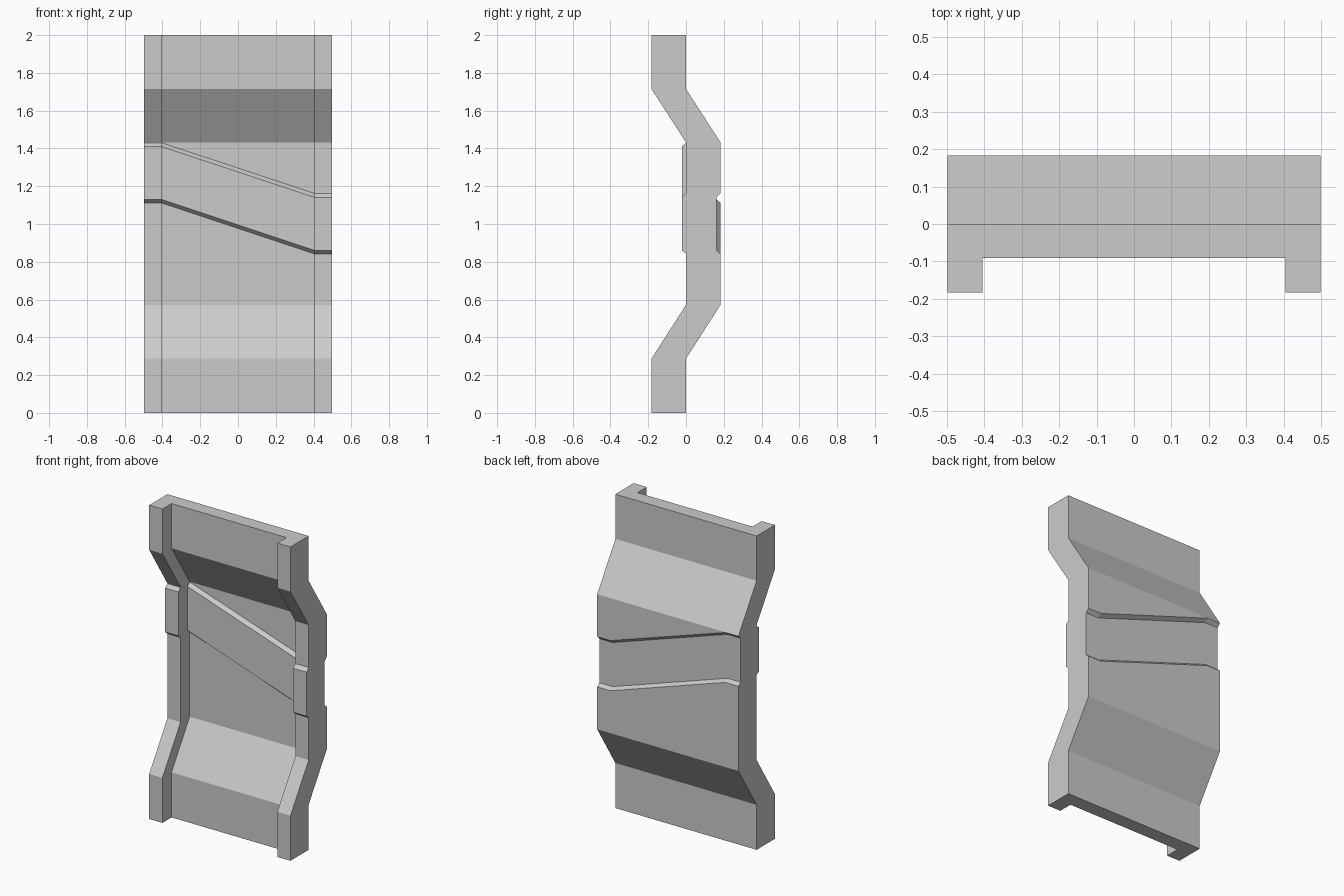
import bpy, bmesh

if "Cube" in bpy.data.objects:
    bpy.data.objects.remove(bpy.data.objects["Cube"])

# U-channel cross-section (x, y), front flanges at both sides
HALF, INNER, FRONT, WEB = 0.498, 0.405, -0.183, -0.091
section = [(-HALF, FRONT), (-INNER, FRONT), (-INNER, WEB), (INNER, WEB),
           (INNER, FRONT), (HALF, FRONT), (HALF, 0), (INNER, 0),
           (-INNER, 0), (-HALF, 0)]

# Stations up the wall: (z on left, z on right, y offset)
BULGE, BAND = 0.183, 0.161
stations = [(0, 0, 0), (0.287, 0.287, 0), (0.572, 0.572, BULGE),
            (1.112, 0.842, BULGE), (1.13, 0.86, BAND),        # lower edge of slanted band
            (1.41, 1.141, BAND), (1.43, 1.162, BULGE),        # upper edge of slanted band
            (1.432, 1.432, BULGE), (1.715, 1.715, 0), (2, 2, 0)]

# Loft the section through the stations
bm = bmesh.new()
rings = [[bm.verts.new((x, y + off, zl if x < 0 else zr)) for x, y in section]
         for zl, zr, off in stations]
n = len(section)
for low, high in zip(rings, rings[1:]):
    for i in range(n):
        j = (i + 1) % n
        bm.faces.new((low[i], low[j], high[j], high[i]))
bm.faces.new(rings[0][::-1])
bm.faces.new(rings[-1])
bmesh.ops.recalc_face_normals(bm, faces=bm.faces)

mesh = bpy.data.meshes.new("wall_panel")
bm.to_mesh(mesh)
bm.free()
bpy.context.collection.objects.link(bpy.data.objects.new("wall_panel", mesh))
